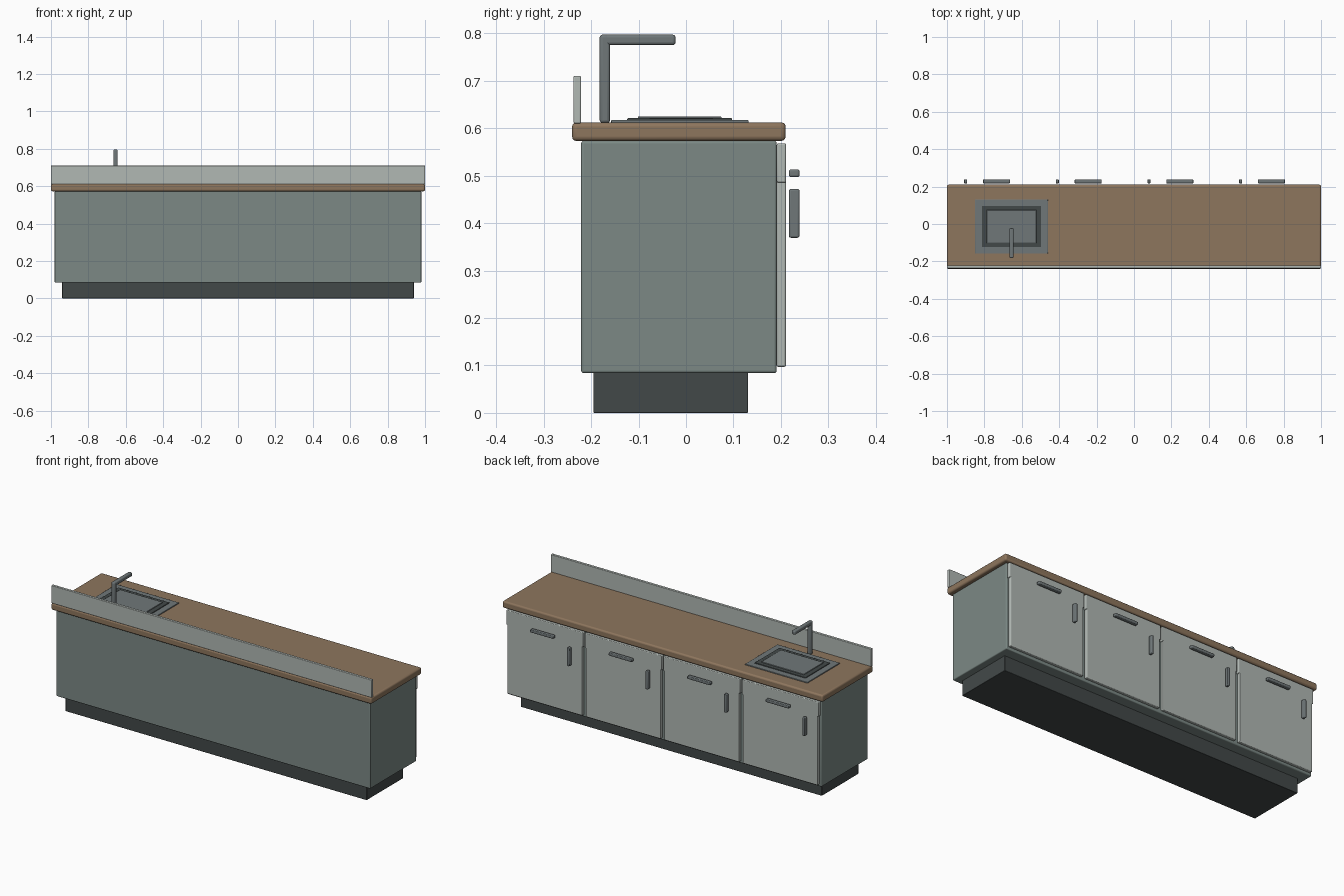
import bpy
import math

if "Cube" in bpy.data.objects:
    bpy.data.objects.remove(bpy.data.objects["Cube"])


def material(name, r, g, b):
    m = bpy.data.materials.new(name)
    m.diffuse_color = (r, g, b, 1)
    m.use_nodes = True
    m.node_tree.nodes["Principled BSDF"].inputs["Base Color"].default_value = m.diffuse_color
    return m


PAINT = material("cabinet_paint", 0.20, 0.25, 0.235)
FRONT = material("pale_front", 0.44, 0.48, 0.455)
WOOD = material("wood_top", 0.27, 0.18, 0.11)
DARK = material("dark_base", 0.055, 0.066, 0.066)
STEEL = material("steel", 0.16, 0.185, 0.19)


def box(name, x, y, z, mat, bevel=0.0, segments=3):
    """Box from (min, max) ranges, with rounded edges."""
    bpy.ops.mesh.primitive_cube_add(size=1, location=[sum(r) / 2 for r in (x, y, z)])
    ob = bpy.context.object
    ob.name = name
    ob.scale = [r[1] - r[0] for r in (x, y, z)]
    bpy.ops.object.transform_apply(location=False, rotation=False, scale=True)
    ob.data.materials.append(mat)
    if bevel:
        mod = ob.modifiers.new("rounded_edges", 'BEVEL')
        mod.width = bevel
        mod.segments = segments
        bpy.ops.object.shade_smooth_by_angle(angle=math.radians(40))
    return ob


def span(centre, width):
    return (centre - width / 2, centre + width / 2)


# Plinth, carcass, worktop and splashback
box("plinth", (-0.94, 0.94), (-0.195, 0.131), (0, 0.09), DARK, 0.002, 2)
box("cabinet_body", (-0.98, 0.98), (-0.221, 0.191), (0.084, 0.573), PAINT, 0.005)
box("worktop", (-1, 1), (-0.24, 0.21), (0.573, 0.612), WOOD, 0.009)
box("splashback", (-1, 1), (-0.237, -0.221), (0.61, 0.71), FRONT, 0.003)

# Four bays: door, slightly wider drawer front, and two pulls each
for i in range(4):
    cx = -0.735 + 0.49 * i
    box(f"door_{i + 1}", span(cx, 0.468), (0.191, 0.211), (0.097, 0.567), FRONT, 0.004)
    box(f"drawer_front_{i + 1}", span(cx, 0.48), (0.191, 0.211), (0.485, 0.568), FRONT, 0.004)
    box(f"drawer_handle_{i + 1}", span(cx, 0.144), (0.217, 0.239), (0.497, 0.513), STEEL, 0.004)
    box(f"door_handle_{i + 1}", span(cx - 0.165, 0.016), (0.217, 0.239), (0.369, 0.472), STEEL, 0.004)

# Inset sink: stepped rim, dark frame and basin plate
SX, SY = -0.655, -0.0135
box("sink_rim", span(SX, 0.39), span(SY, 0.29), (0.605, 0.617), STEEL, 0.002, 2)
box("sink_frame", span(SX, 0.318), span(SY, 0.221), (0.609, 0.621), DARK, 0.002, 2)
box("sink_basin", span(SX, 0.266), span(SY, 0.176), (0.613, 0.625), STEEL, 0.002, 2)

# Tap
box("tap_post", span(SX, 0.022), (-0.182, -0.160), (0.611, 0.797), STEEL, 0.006)
box("tap_spout", span(SX, 0.022), (-0.182, -0.022), (0.775, 0.797), STEEL, 0.006)
